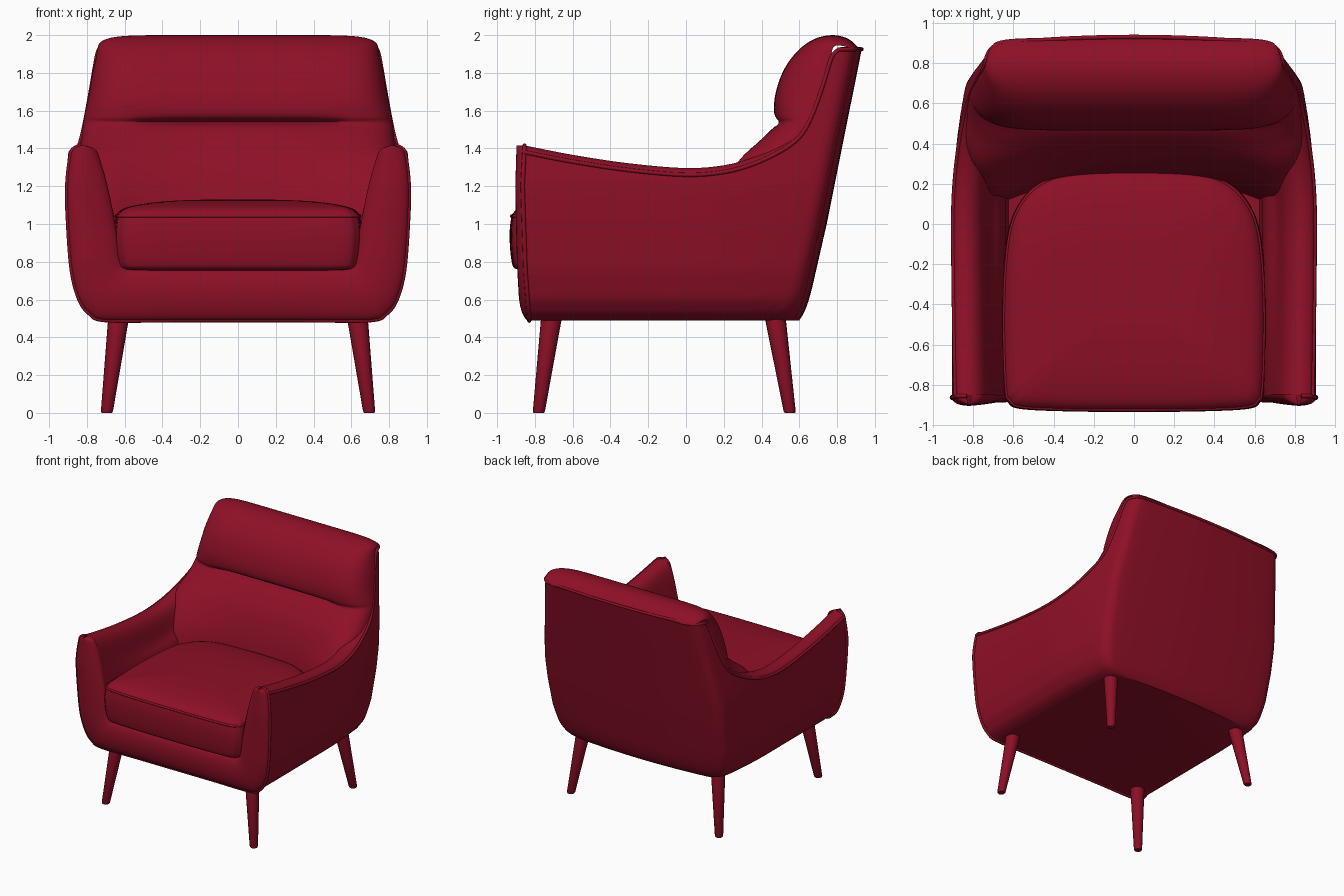
import bpy, bmesh, math
from mathutils import Vector

if "Cube" in bpy.data.objects:
    bpy.data.objects.remove(bpy.data.objects["Cube"])

red = bpy.data.materials.new("deep_red")
red.diffuse_color = (0.27, 0.005, 0.02, 1)
red.use_nodes = True
red.node_tree.nodes["Principled BSDF"].inputs["Base Color"].default_value = red.diffuse_color


def interp(table, v):
    """Piecewise linear lookup."""
    if v <= table[0][0]:
        return table[0][1]
    for (a, p), (b, q) in zip(table, table[1:]):
        if v <= b:
            return p + (q - p) * (v - a) / (b - a)
    return table[-1][1]


def spline(pts, n):
    """Catmull-Rom through points of any dimension."""
    p = [pts[0]] + list(pts) + [pts[-1]]
    out = []
    for i in range(1, len(p) - 2):
        for k in range(n):
            t = k / n
            out.append(tuple(0.5 * (2 * b + (c - a) * t + (2 * a - 5 * b + 4 * c - d) * t * t
                                    + (3 * b - a - 3 * c + d) * t ** 3)
                             for a, b, c, d in zip(p[i - 1], p[i], p[i + 1], p[i + 2])))
    return out + [tuple(pts[-1])]


def flip(row):
    return [(-x, y, z) for x, y, z in row]


def both(rows):
    """Continue rows that end on x = 0 onto the other side."""
    return rows + [flip(r) for r in reversed(rows[:-1])]


def finish(ob, angle=45):
    ob.data.materials.append(red)
    bpy.ops.object.select_all(action='DESELECT')
    ob.select_set(True)
    bpy.context.view_layer.objects.active = ob
    bpy.ops.object.shade_smooth_by_angle(angle=math.radians(angle))


def loft(name, rows, closed=False, cap=None):
    bm = bmesh.new()
    grid = [[bm.verts.new(p) for p in r] for r in rows]
    n = len(rows[0])
    for a, b in zip(grid, grid[1:]):
        for j in range(n if closed else n - 1):
            k = (j + 1) % n
            bm.faces.new((a[j], a[k], b[k], b[j]))
    if cap == "bottom":
        bm.faces.new([r[0] for r in grid])
    if cap == "ends":
        bm.faces.new(grid[0])
        bm.faces.new(grid[-1])
    bmesh.ops.remove_doubles(bm, verts=bm.verts, dist=0.0005)
    bmesh.ops.recalc_face_normals(bm, faces=bm.faces)
    me = bpy.data.meshes.new(name)
    bm.to_mesh(me)
    bm.free()
    ob = bpy.data.objects.new(name, me)
    bpy.context.collection.objects.link(ob)
    finish(ob)
    return ob


def piping(name, pts, r=0.01, cyclic=False):
    cu = bpy.data.curves.new(name, 'CURVE')
    cu.dimensions = '3D'
    cu.bevel_depth = r
    cu.bevel_resolution = 2
    cu.use_fill_caps = True
    sp = cu.splines.new('POLY')
    sp.points.add(len(pts) - 1)
    for q, p in zip(sp.points, pts):
        q.co = (*p, 1)
    sp.use_cyclic_u = cyclic
    ob = bpy.data.objects.new(name, cu)
    bpy.context.collection.objects.link(ob)
    cu.materials.append(red)


# Outer shape as a function of height: half width, back and front position
W = [(.49, .70), (.505, .75), (.53, .79), (.6, .84), (.75, .88), (1, .9), (1.2, .905), (1.4, .885), (1.93, .82)]
B = [(.49, .60), (.52, .62), (.57, .642), (.65, .665), (1, .745), (1.45, .835), (1.92, .93)]
F = [(.49, -.83), (.75, -.85), (1.2, -.865), (1.4, -.855)]


def side_x(y, z):
    return interp(W, z) * (1 - .1 * max(0, y / .8) ** 2)


def corner_y(z):
    return interp(B, z) - .12


# Shell: columns along the sloping side rim, round the corner, across the back
rim = spline([(-.855, 1.38), (-.6, 1.33), (-.3, 1.285), (0, 1.26), (.2, 1.275), (.35, 1.315), (.5, 1.385),
              (.6, 1.46), (.66, 1.56), (.72, 1.72), (.77, 1.88), (.81, 1.925)], 4)
levels = [(i / 24) ** 1.7 for i in range(25)]
shell = []
for y, zr in rim:
    f = interp(F, zr)
    k = min(1, max(0, (y - f) / (corner_y(zr) - f)))
    col = []
    for v in levels:
        z = .49 + (zr - .49) * v
        yy = interp(F, z) + k * (corner_y(z) - interp(F, z))
        col.append((side_x(yy, z), yy, z))
    shell.append(col)
for i in range(1, 17):
    col = []
    for v in levels:
        z = .49 + (1.925 - .49) * v
        b = interp(B, z)
        xs = side_x(corner_y(z), z)
        if i <= 8:
            t = i / 8
            x = (1 - t) ** 2 * xs + 2 * t * (1 - t) * (xs - .012) + t * t * (xs - .08)
            y = (1 - t) ** 2 * (b - .12) + 2 * t * (1 - t) * (b - .045) + t * t * (b - .032)
        else:
            t = (16 - i) / 8
            x, y = t * (xs - .08), b - .032 * t * t
        col.append((x, y, z))
    shell.append(col)
shell = both(shell)
loft("outer_shell", shell, cap="bottom")
piping("rim_piping", [c[-1] for c in shell], .011)

# Arm pads: rolled top and inner wall following the rim
arm = []
for y, zr in rim:
    if y > .67:
        break
    xo = side_x(y, zr)
    arm.append(spline([(xo, y, zr), (xo - .015, y, zr + .022), (xo - .06, y, zr + .036), (xo - .11, y, zr + .02),
                       (xo - .15, y, zr - .035), (xo - .19, y, zr - .16), (.65, y, 1.0), (.62, y, .72)], 4))
loft("arm_pad_right", arm)
loft("arm_pad_left", [flip(r) for r in arm])

# Front band: domed facing down each arm and along the base
band = spline([(.83, 1.416, .81, 1.416), (.868, 1.40, .755, 1.395), (.887, 1.36, .73, 1.34), (.905, 1.2, .69, 1.2),
               (.9, 1.0, .65, 1.0), (.88, .75, .625, .85), (.84, .6, .612, .79), (.785, .525, .59, .767),
               (.70, .49, .55, .758), (.35, .49, .3, .756), (0, .49, 0, .756)], 4)
rows = []
for ox, oz, ix, iz in band:
    row = []
    for j in range(15):
        v = (1 - math.cos(math.pi * j / 14)) / 2
        x, z = ox + (ix - ox) * v, oz + (iz - oz) * v
        y = interp(F, oz) * (1 - v) - .845 * v - .048 * math.sin(math.pi * j / 14)
        row.append((x, y, z))
    rows.append(row)
rows = both(rows)
loft("front_band", rows)
piping("front_piping", [r[0] for r in rows], .011)

# Backrest: (front y, z), (edge y, z, x), groove depth, forward sweep into the arms
prof = spline([(.22, .75, .22, .75, .80, 0, .22), (.26, 1.1, .30, 1.1, .80, 0, .22),
               (.335, 1.33, .42, 1.33, .84, 0, .13), (.41, 1.45, .57, 1.43, .83, 0, .04),
               (.47, 1.515, .64, 1.52, .82, 0, 0), (.485, 1.54, .655, 1.55, .815, .05, 0),
               (.472, 1.57, .665, 1.58, .81, 0, 0), (.47, 1.67, .70, 1.68, .79, 0, 0),
               (.51, 1.8, .74, 1.8, .77, 0, 0), (.58, 1.905, .765, 1.88, .752, 0, 0),
               (.67, 1.975, .78, 1.935, .742, 0, 0), (.77, 2.0, .81, 1.945, .735, 0, 0),
               (.86, 1.98, .86, 1.935, .72, 0, 0), (.925, 1.92, .89, 1.92, .70, 0, 0)], 4)
rows = []
for i in range(33):
    t = math.cos(math.pi / 2 * i / 32)
    f = 1 - (1 - t ** 9) ** .5
    row = []
    for py, pz, ry, rz, rx, groove, sweep in prof:
        dent = groove * max(0, 1 - (t / .72) ** 4)
        y = py + dent - sweep * t ** 3
        row.append((rx * t, y + (ry - y) * f, pz + (rz - pz) * f))
    rows.append(row)
loft("backrest", both(rows))

# Seat cushion: stacked rings of one plan outline
half = spline([(0, -.932), (.3, -.93), (.56, -.918), (.625, -.885), (.645, -.82), (.655, -.5), (.645, -.2),
               (.615, 0), (.55, .13), (.45, .215), (.3, .257), (0, .27)], 5)
outline = half + [(-x, y) for x, y in reversed(half[1:-1])]
layers = spline([(.88, .755), (.96, .765), (.985, .80), (1, .88), (1.003, .96), (.99, 1.03), (.97, 1.06),
                 (.9, 1.088), (.7, 1.113), (.4, 1.127), (.02, 1.13)], 3)
yc = -.33
rings = [[(x * s, yc + (y - yc) * s, z) for x, y in outline] for s, z in layers]
loft("seat_cushion", rings, closed=True, cap="ends")
piping("cushion_piping", [(x * .985, yc + (y - yc) * .985, 1.042) for x, y in outline], .009, True)

# Seat deck under the cushion
loft("seat_deck", [[(x, y, z) for x, y in ((-.66, -.84), (.66, -.84), (.66, .4), (-.66, .4))]
                   for z in (.52, .757)], closed=True, cap="ends")

# Splayed tapered legs
for sx, side in ((1, "right"), (-1, "left")):
    for end, yb, yt in (("front", -.78, -.71), ("back", .55, .47)):
        foot, top = Vector((sx * .695, yb, 0)), Vector((sx * .63, yt, .52))
        rows = []
        for t, r in ((0, .027), (.015, .032), (1, .056)):
            c = foot.lerp(top, t)
            rows.append([(c.x + r * math.cos(a * math.pi / 10), c.y + r * math.sin(a * math.pi / 10), c.z)
                         for a in range(20)])
        loft(f"{end}_leg_{side}", rows, closed=True, cap="ends")
